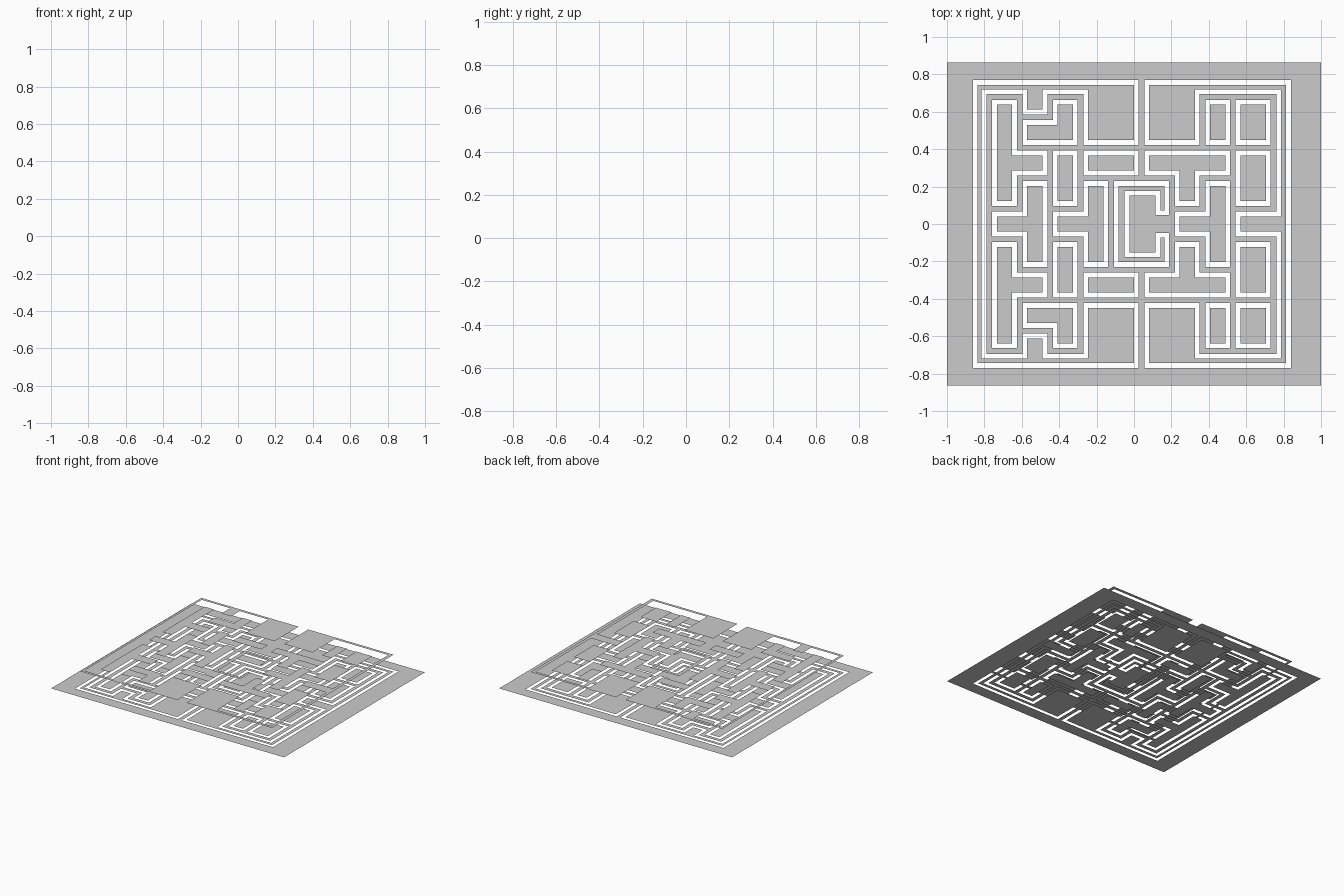
import bpy, bmesh

if "Cube" in bpy.data.objects:
    bpy.data.objects.remove(bpy.data.objects["Cube"])

T = 0.0543            # lane grid pitch
A = 0.0152            # half width of a lane on the floor
INSET = 0.0255        # open gap between floor edge and raised wall top
H = 0.132             # height of the wall tops
PLATE = (-1.0, 1.0, -0.863, 0.863)
WALLS = (-0.861, 0.839, -0.77, 0.77)   # outer footprint of the maze

def X(row):
    return 0.746 - (row - 1) * T

def Y(col):
    return (13.5 - col) * T

# lanes of one half: fixed row -> column spans, fixed column -> row spans
ROWS = {1: [(1, 12)], 5: [(1, 13.5)], 8: [(1, 6), (9, 12)], 11: [(9, 13.5)],
        14: [(-2, 9)], 17: [(9, 13.5)], 20: [(1, 12)], 23: [(1, 3), (6, 13.5)],
        26: [(1, 6), (9, 12)], 29: [(1, 13.5)]}
COLS = {1: [(1, 8), (20, 23), (26, 29)], 3: [(23, 26)], 6: [(1, 26)],
        9: [(5, 8), (11, 20), (23, 26)], 12: [(1, 5), (8, 11), (20, 23), (26, 29)]}

lanes = []
for r, spans in ROWS.items():
    for c0, c1 in spans:
        lanes.append((X(r) - A, X(r) + A, Y(c1) - A, Y(c0) + A))
for c, spans in COLS.items():
    for r0, r1 in spans:
        lanes.append((X(r1) - A, X(r0) + A, Y(c) - A, Y(c) + A))
lanes += [(x0, x1, -y1, -y0) for x0, x1, y0, y1 in lanes]   # mirrored half
# centre room and its doorway
lanes += [(-0.024, 0.115, -0.152, 0.152), (0.1, X(11), -0.047, 0.047)]

def grow(r, d):
    return (r[0] - d, r[1] + d, r[2] - d, r[3] + d)

def inside(r, x, y):
    return r[0] < x < r[1] and r[2] < y < r[3]

def sheet(name, z, bounds, rects, keep):
    """Flat sheet made of the grid cells for which keep(x, y) is true."""
    def cuts(i):
        lo, hi = bounds[i], bounds[i + 1]
        vals = {round(min(max(r[k], lo), hi), 4) for r in rects for k in (i, i + 1)}
        return sorted(vals | {lo, hi})
    xs, ys = cuts(0), cuts(2)
    bm = bmesh.new()
    for x0, x1 in zip(xs, xs[1:]):
        for y0, y1 in zip(ys, ys[1:]):
            if keep((x0 + x1) / 2, (y0 + y1) / 2):
                bm.faces.new([bm.verts.new((x, y, z)) for x, y in
                              ((x0, y0), (x1, y0), (x1, y1), (x0, y1))])
    bmesh.ops.remove_doubles(bm, verts=bm.verts, dist=1e-5)
    me = bpy.data.meshes.new(name)
    bm.to_mesh(me)
    bm.free()
    ob = bpy.data.objects.new(name, me)
    bpy.context.collection.objects.link(ob)

# floor plate: outer border plus the lanes
sheet("maze_floor", 0.0, PLATE, lanes + [WALLS],
      lambda x, y: not inside(WALLS, x, y) or any(inside(r, x, y) for r in lanes))

# wall cores: everything between the widened lanes, on the floor and raised
wide = [grow(r, INSET) for r in lanes]
for name, z in (("wall_bases", 0.0), ("wall_tops", H)):
    sheet(name, z, grow(WALLS, -INSET), wide,
          lambda x, y: not any(inside(r, x, y) for r in wide))
